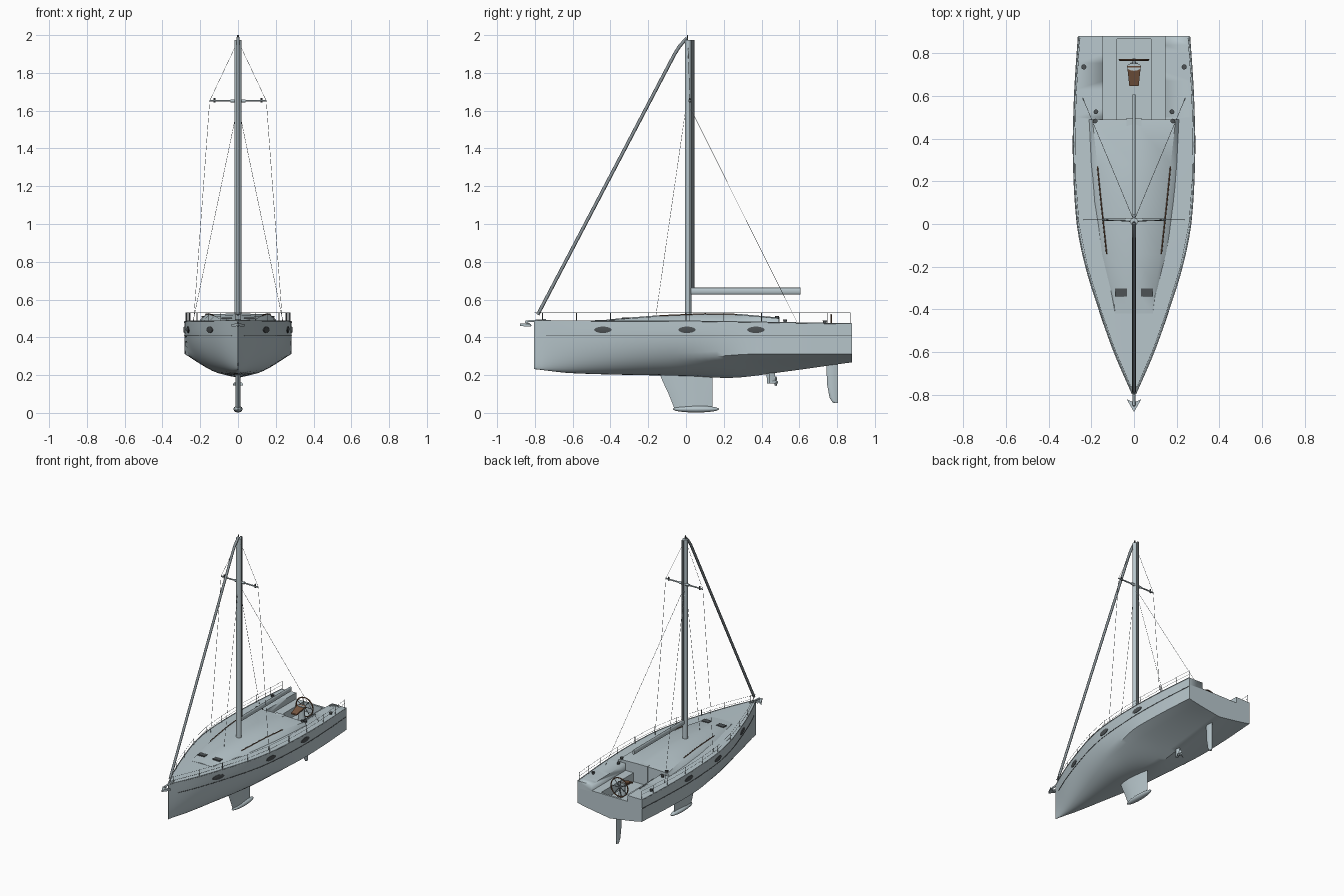
import bpy, bmesh, math
from mathutils import Vector

if "Cube" in bpy.data.objects:
    bpy.data.objects.remove(bpy.data.objects["Cube"])


def material(name, rgb):
    m = bpy.data.materials.new(name)
    m.use_nodes = True
    m.diffuse_color = (*rgb, 1)
    m.node_tree.nodes["Principled BSDF"].inputs["Base Color"].default_value = (*rgb, 1)
    return m


GREY = material("pale blue grey", (0.48, 0.57, 0.605))
METAL = material("rig grey", (0.25, 0.29, 0.31))
DARK = material("dark grey", (0.075, 0.085, 0.09))
WOOD = material("brown wood", (0.19, 0.095, 0.052))


def finish(name, bm, mat, angle=35):
    bmesh.ops.recalc_face_normals(bm, faces=bm.faces)
    me = bpy.data.meshes.new(name)
    bm.to_mesh(me)
    bm.free()
    ob = bpy.data.objects.new(name, me)
    bpy.context.collection.objects.link(ob)
    me.materials.append(mat)
    bpy.ops.object.select_all(action="DESELECT")
    ob.select_set(True)
    bpy.context.view_layer.objects.active = ob
    bpy.ops.object.shade_smooth_by_angle(angle=math.radians(angle))
    return ob


def loft(name, rings, mat, angle=35):
    """Skin a row of closed rings and cap both ends."""
    bm = bmesh.new()
    rows = [[bm.verts.new(p) for p in r] for r in rings]
    n = len(rows[0])
    for a, b in zip(rows, rows[1:]):
        for i in range(n):
            j = (i + 1) % n
            bm.faces.new((a[i], a[j], b[j], b[i]))
    bm.faces.new(rows[0])
    bm.faces.new(rows[-1])
    return finish(name, bm, mat, angle)


def box(name, lo, hi, mat):
    rings = [[(lo[0], y, lo[2]), (hi[0], y, lo[2]), (hi[0], y, hi[2]), (lo[0], y, hi[2])]
             for y in (lo[1], hi[1])]
    return loft(name, rings, mat)


def tube(name, pts, r, mat, sides=6, closed=False):
    cu = bpy.data.curves.new(name, "CURVE")
    cu.dimensions = "3D"
    cu.bevel_depth = r
    cu.bevel_resolution = max(0, sides // 2 - 2)
    cu.use_fill_caps = True
    sp = cu.splines.new("POLY")
    sp.points.add(len(pts) - 1)
    for p, q in zip(sp.points, pts):
        p.co = (*q, 1)
    sp.use_cyclic_u = closed
    cu.materials.append(mat)
    ob = bpy.data.objects.new(name, cu)
    bpy.context.collection.objects.link(ob)
    return ob


def ellipse(cx, cy, cz, rx, ry, n=16):
    return [(cx + rx * math.cos(2 * math.pi * i / n), cy + ry * math.sin(2 * math.pi * i / n), cz)
            for i in range(n)]


def interp(table, y):
    """Smooth interpolation through (y, value) pairs."""
    k = max(0, min(len(table) - 2, sum(p[0] <= y for p in table) - 1))
    p = [table[max(0, min(len(table) - 1, k + d))] for d in (-1, 0, 1, 2)]
    h = p[2][0] - p[1][0]
    t = (y - p[1][0]) / h
    m1 = (p[2][1] - p[0][1]) / (p[2][0] - p[0][0]) * h
    m2 = (p[3][1] - p[1][1]) / (p[3][0] - p[1][0]) * h
    a, b = p[1][1], p[2][1]
    return ((2*t**3 - 3*t*t + 1) * a + (t**3 - 2*t*t + t) * m1
            + (3*t*t - 2*t**3) * b + (t**3 - t*t) * m2)


BEAM = [(-.805, .003), (-.6, .092), (-.4, .163), (-.2, .225), (0, .265), (.3, .283), (.6, .278), (.88, .26)]
KEEL = [(-.805, .232), (-.6, .21), (0, .195), (.25, .186), (.5, .215), (.88, .268)]
DECK = [(-.805, .488), (0, .486), (.88, .472)]


def section(y):
    """Half section from deck edge to keel: round forward, hard chine aft."""
    b, zk, zd = interp(BEAM, y), interp(KEEL, y), interp(DECK, y)
    k = max(0, min(1, (y + .1) / .5))
    k = k * k * (3 - 2 * k)
    pts = []
    for i in range(15):
        t = i / 14 * math.pi / 2
        x1, z1 = b * max(0, math.cos(t)) ** .8, zd - (zd - zk) * math.sin(t) ** .85
        if i <= 6:
            x2, z2 = b, zd + (.312 - zd) * i / 6
        else:
            f = (i - 6) / 8
            x2, z2 = b * (1 - f), .312 + (zk - .312) * f ** .85
        pts.append((x1 + (x2 - x1) * k, z1 + (z2 - z1) * k))
    return pts


def hull_x(y, z):
    s = section(y)
    for (xa, za), (xb, zb) in zip(s, s[1:]):
        if zb <= z <= za:
            return xa + (xb - xa) * (za - z) / (za - zb)
    return s[0][0]


# Hull with cockpit and footwell cut out
rings = []
for i in range(41):
    y = -.805 + 1.685 * i / 40
    s = section(y)
    rings.append([(x, y, z) for x, z in s] + [(-x, y, z) for x, z in s[-2::-1]]
                 + [(0, y, s[0][1] + .02 * s[0][0])])
hull = loft("hull", rings, GREY)
for lo, hi in (((-.145, .49, .43), (.145, .95, .6)), ((-.08, .49, .365), (.08, .865, .5))):
    cutter = box("cockpit_cutter", lo, hi, GREY)
    cutter.hide_render = True
    mod = hull.modifiers.new("cut", "BOOLEAN")
    mod.operation, mod.solver, mod.object = "DIFFERENCE", "EXACT", cutter
    bpy.context.view_layer.objects.active = hull
    bpy.ops.object.modifier_apply(modifier="cut")
    bpy.data.objects.remove(cutter)

# Cabin trunk: y, half width at base, half width at top, top height
rings = []
for y, wb, wt, z in ((-.42, .093, .088, .489), (-.3, .133, .1, .5), (-.14, .175, .125, .512),
                     (.1, .203, .152, .522), (.28, .215, .172, .519), (.49, .222, .195, .5)):
    rings.append([(wb, y, .465), (wt, y, z), (0, y, z + .005), (-wt, y, z), (-wb, y, .465)])
loft("cabin", rings, GREY, 50)
box("companionway_step", (-.035, .45, .39), (.035, .496, .507), GREY)


# Fin keel, bulb, rudder
def foil(name, rows, thick):
    loft(name, [[(x * thick, a + (b - a) * f, z) for f, x in
                 ((0, 0), (.12, .6), (.35, 1), (.7, .6), (1, .06), (1, -.06), (.7, -.6), (.35, -1), (.12, -.6))]
                for z, a, b in rows], GREY)


foil("keel_fin", ((.22, -.145, .14), (.17, -.125, .14), (.1, -.092, .14), (.02, -.06, .14)), .014)
foil("rudder", ((.27, .742, .806), (.15, .747, .806), (.08, .76, .806), (.052, .778, .804)), .009)
bm = bmesh.new()
bmesh.ops.create_uvsphere(bm, u_segments=20, v_segments=12, radius=1)
for v in bm.verts:
    v.co = (v.co.x * .024, .053 + v.co.y * .123, .02 + v.co.z * .018)
finish("keel_bulb", bm, GREY, 60)

# Drive leg and propeller
foil("drive_leg", ((.22, .425, .472), (.155, .43, .468)), .01)
tube("propeller_hub", [(0, .44, .162), (0, .488, .162)], .008, GREY, 10)
for i in range(3):
    a = math.radians(90 + 120 * i)
    d = Vector((math.cos(a), 0, math.sin(a)))
    s = Vector((-math.sin(a), .6, math.cos(a))) * .008
    c = Vector((0, .475, .162))
    thick = Vector((0, .002, 0))
    loft("propeller_blade", [[c + d * r + s * w + thick, c + d * r - s * w + thick,
                              c + d * r - s * w - thick, c + d * r + s * w - thick]
                             for r, w in ((.004, .5), (.018, 1.1), (.03, .5))], GREY)

# Mast, sail track, boom, furled jib
loft("mast", [ellipse(0, .011, z, .019, .017) for z in (.5, 1.975)], GREY)
loft("mast_sail_track", [ellipse(0, .037, z, .008, .009, 8) for z in (.66, 1.975)], METAL)
tube("masthead", [(0, .008, 1.97), (0, .008, 2)], .004, DARK)
loft("boom", [[(x, y, .645 + z) for x, z, _ in ellipse(0, 0, 0, .008, .018)] for y in (.025, .607)], GREY, 50)
tube("furled_jib", [(0, -.785, .52), (0, -.06, 1.9), (0, -.035, 1.94), (0, .005, 1.985)], .009, METAL, 8)

# Spreaders and wire rigging
tube("spreaders", [(-.15, .02, 1.652), (.15, .02, 1.652)], .005, GREY)
tube("spreader_root", [(-.04, .02, 1.652), (.04, .02, 1.652)], .009, GREY)
tube("inner_forestay", [(0, 0, 1.62), (0, -.16, .51)], .001, METAL)
for s in (-1, 1):
    tube("shroud", [(0, .01, 1.97), (.15 * s, .02, 1.652), (.235 * s, .02, .485)], .001, METAL)
    tube("running_stay", [(0, .015, 1.63), (.24 * s, .59, .475)], .001, METAL)
    tube("spreader_tip", [(.125 * s, .02, 1.642), (.125 * s, .02, 1.668)], .005, DARK)

# Fittings repeated on both sides
ys = [-.795 + 1.672 * i / 30 for i in range(31)]
for s in (-1, 1):
    tube("rub_stripe", [(s * hull_x(y, .408), y, .408) for y in ys[1:]], .0022, DARK)
    tube("toe_rail", [(s * section(y)[0][0], y, section(y)[0][1]) for y in ys], .003, GREY)
    tube("handrail", [(s * x, y, z) for x, y, z in
                      ((.128, -.14, .515), (.154, .1, .525), (.171, .27, .522))], .003, WOOD)
    # Portholes lie against the hull side
    for y in (-.44, .005, .37):
        rings = []
        for off, k in ((-.012, 1), (.003, 1), (.004, .8)):
            rings.append([(s * (hull_x(y + dy, .44 + dz) + off), y + dy, .44 + dz)
                          for dy, dz, _ in ellipse(0, 0, 0, .046 * k, .017 * k)])
        loft("porthole", rings, DARK)
    box("deck_hatch", (.06 * s - .028, -.34, .49), (.06 * s + .028, -.303, .506), DARK)
    # Winches and cleats
    for x, y, r, h in ((.235, .735, .012, .015), (.178, .525, .011, .02), (.182, .482, .011, .04)):
        loft("winch", [ellipse(x * s, y, z, q, q, 12) for z, q in
                       ((.46, r), (.474 + h * .4, r * .75), (.474 + h, r))], DARK)
    # Guard rails
    posts = (-.76, -.58, -.4, -.2, 0, .2, .4, .6, .75, .87)
    edge = [(s * max(.012, interp(BEAM, y) - .008), y) for y in posts]
    for x, y in edge:
        tube("stanchion", [(x, y, .465), (x, y, .532)], .002, METAL)
    for z in (.505, .53):
        tube("lifeline", [(x, y, z) for x, y in edge], .0008, METAL)
tube("bow_rail", [(-.012, -.76, .53), (0, -.8, .53), (.012, -.76, .53)], .002, METAL)

# Anchor on the bow roller
tube("anchor_shank", [(0, -.74, .492), (0, -.85, .484)], .006, GREY)
for s in (-1, 1):
    loft("anchor_fluke", [[(0, -.88, z), (.034 * s, -.82, z - .004), (0, -.835, z)] for z in (.46, .474)], GREY)
tube("anchor_crown", [(0, -.85, .485), (0, -.82, .46)], .006, GREY)

# Steering pedestal, folding table and wheel
loft("steering_pedestal", [ellipse(0, .735, z, rx, ry, 12) for z, rx, ry in
                           ((.36, .028, .022), (.44, .022, .017), (.475, .034, .018))], GREY)
loft("cockpit_table", [[(-w, y, z), (w, y, z), (w, y, z + .01), (-w, y, z + .01)]
                       for y, w, z in ((.645, .022, .44), (.74, .032, .467))], WOOD)
tube("wheel_axle", [(0, .72, .452), (0, .775, .452)], .008, METAL, 8)
rim = [(x, .768, z + .452) for x, z, _ in ellipse(0, 0, 0, .068, .068, 28)]
tube("wheel_rim", rim, .004, WOOD, 8, True)
for p in rim[::4]:
    tube("wheel_spoke", [(0, .768, .452), p], .0025, METAL)
